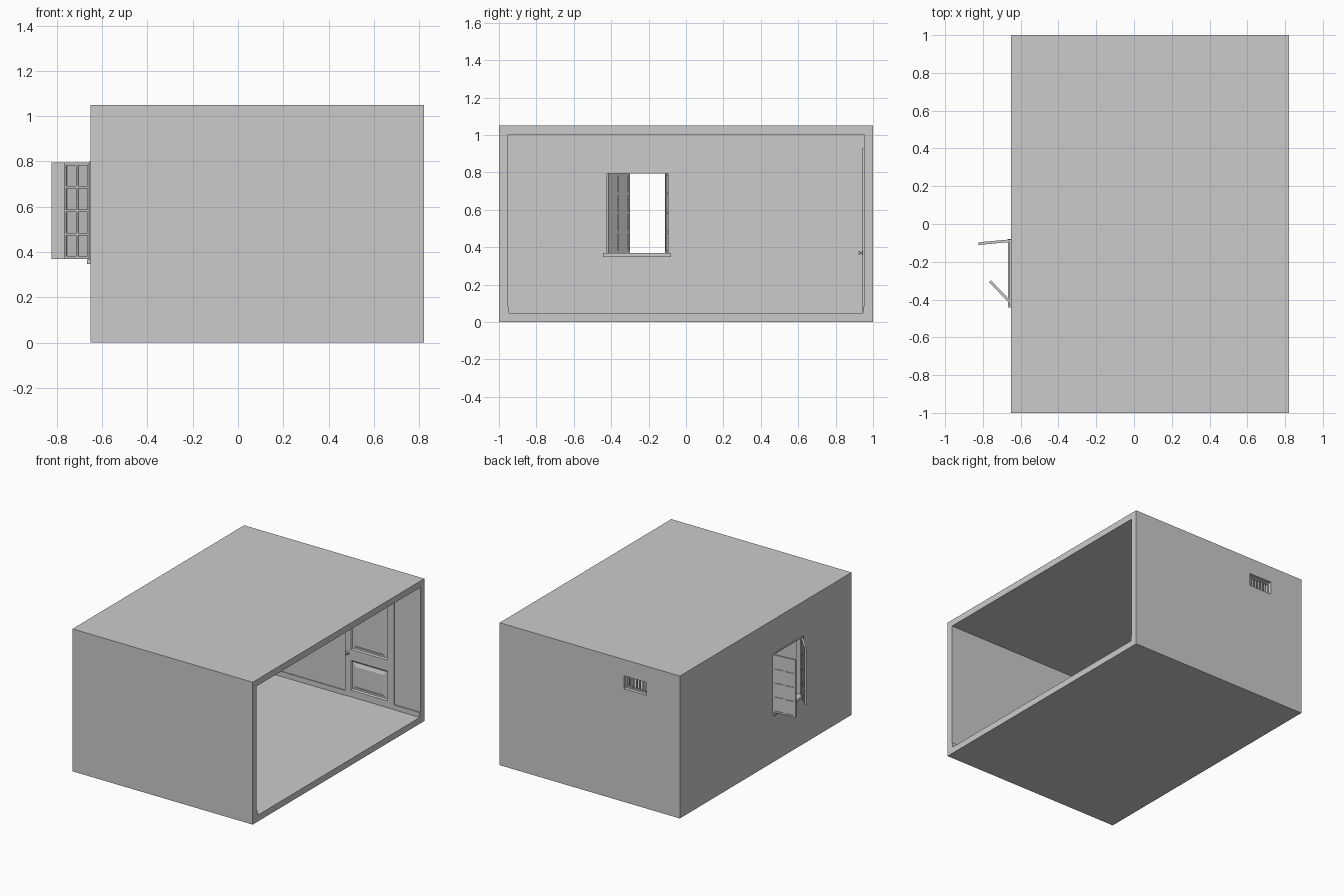
import bpy, bmesh, math
from mathutils import Matrix, Vector

if "Cube" in bpy.data.objects:
    bpy.data.objects.remove(bpy.data.objects["Cube"])


def finish(bm, name):
    bmesh.ops.recalc_face_normals(bm, faces=bm.faces)
    me = bpy.data.meshes.new(name)
    bm.to_mesh(me)
    bm.free()
    ob = bpy.data.objects.new(name, me)
    bpy.context.collection.objects.link(ob)
    return ob


def add_box(bm, x, y, z):
    """Box from three (min, max) ranges."""
    size = Vector((x[1] - x[0], y[1] - y[0], z[1] - z[0]))
    mid = Vector((sum(x) / 2, sum(y) / 2, sum(z) / 2))
    bmesh.ops.create_cube(bm, size=1, matrix=Matrix.Translation(mid) @ Matrix.Diagonal(size).to_4x4())


def boxes(name, *items):
    bm = bmesh.new()
    for it in items:
        add_box(bm, *it)
    return finish(bm, name)


X0, X1, H, T = -0.65, 0.82, 1.05, 0.05
WY, WZ = (-0.435, -0.083), (0.365, 0.80)      # window opening
VX, VZ = (-0.38, -0.195), (0.835, 0.93)       # vent opening
DX, DZ = (0.21, 0.61), (0.05, 0.93)           # door

# Room shell, open on the right, with window and vent cut through
room = boxes("room_shell", ((X0, X1), (-1, 1), (0, H)))
cutters = [
    boxes("cut_interior", ((X0 + T, X1 + 0.1), (-0.953, 0.953), (0.047, 1.003))),
    boxes("cut_window", ((X0 - 0.1, X0 + 0.1), WY, WZ)),
    boxes("cut_vent", (VX, (0.9, 1.1), VZ)),
]
for c in cutters:
    m = room.modifiers.new(c.name, 'BOOLEAN')
    m.operation, m.object, m.solver = 'DIFFERENCE', c, 'EXACT'
bpy.context.view_layer.update()
cut_mesh = bpy.data.meshes.new_from_object(room.evaluated_get(bpy.context.evaluated_depsgraph_get()))
room.modifiers.clear()
room.data = cut_mesh
for c in cutters:
    bpy.data.objects.remove(c)

# Skirting board round the floor, broken at the door
SZ, XI = (0.047, 0.083), X0 + T
boxes("skirting_board",
      ((XI, XI + 0.008), (-0.953, 0.953), SZ),
      ((XI, X1), (-0.953, -0.946), SZ),
      ((XI, DX[0]), (0.946, 0.953), SZ),
      ((DX[1], X1), (0.946, 0.953), SZ))

# Door leaf: grid of faces whose two panels are inset and raised again
bm = bmesh.new()
xs = [DX[0], 0.26, 0.56, DX[1]]
zs = [DZ[0], 0.10, 0.32, 0.40, 0.88, DZ[1]]
v = [[bm.verts.new((x, 0.944, z)) for x in xs] for z in zs]
panels = []
for j in range(5):
    for i in range(3):
        f = bm.faces.new((v[j][i], v[j][i + 1], v[j + 1][i + 1], v[j + 1][i]))
        if i == 1 and j in (1, 3):
            panels.append(f)
rim = [e for e in bm.edges if e.is_boundary]
ext = bmesh.ops.extrude_edge_only(bm, edges=rim)["geom"]
for e in ext:
    if isinstance(e, bmesh.types.BMVert):
        e.co.y = 0.954
for thick, depth in ((0.012, -0.008), (0.012, 0), (0.03, 0.008)):
    bm.normal_update()
    bmesh.ops.inset_individual(bm, faces=panels, thickness=thick, depth=depth)
finish(bm, "door")

# Door knob: rose, stem and ball turned about the y axis
prof = [(0, 0.945), (0.012, 0.945), (0.012, 0.941), (0.004, 0.940), (0.004, 0.933),
        (0.008, 0.930), (0.010, 0.926), (0.008, 0.922), (0, 0.921)]
bm = bmesh.new()
pv = [bm.verts.new((r, y, 0)) for r, y in prof]
pe = [bm.edges.new(p) for p in zip(pv, pv[1:])]
bmesh.ops.spin(bm, geom=pv + pe, cent=(0, 0, 0), axis=(0, 1, 0), angle=2 * math.pi, steps=16)
bmesh.ops.remove_doubles(bm, verts=bm.verts, dist=0.0002)
knob = finish(bm, "door_knob")
knob.location = (0.235, 0, 0.37)
for p in knob.data.polygons:
    p.use_smooth = True

# Window frame lining and sill
FX, f = (X0 - 0.008, X0 + T), 0.012
boxes("window_frame",
      (FX, (WY[0], WY[0] + f), WZ),
      (FX, (WY[1] - f, WY[1]), WZ),
      (FX, (WY[0] + f, WY[1] - f), (WZ[1] - 0.005, WZ[1])))
boxes("window_sill", ((X0 - 0.016, X0 + T + 0.012), (-0.443, -0.08), (0.347, 0.368)))


def casement(name, hinge, end):
    """Open window leaf, 2 x 4 panes, built along +x then turned about its hinge."""
    d = Vector(end) - Vector(hinge)
    w, z0, z1, b, t = d.length, 0.37, 0.795, 0.012, 0.007
    parts = [((0, w), (-0.002, 0.002), (z0, z1))]
    for x in (b / 2, w / 2, w - b / 2):
        parts.append(((x - b / 2, x + b / 2), (-t, t), (z0, z1)))
    for k in range(5):
        z = z0 + b / 2 + (z1 - z0 - b) * k / 4
        for a, c in ((b, w / 2 - b / 2), (w / 2 + b / 2, w - b)):
            parts.append(((a, c), (-t, t), (z - b / 2, z + b / 2)))
    ob = boxes(name, *parts)
    ob.location = (hinge[0], hinge[1], 0)
    ob.rotation_euler.z = math.atan2(d.y, d.x)


casement("casement_left", (-0.65, -0.42), (-0.762, -0.303))
casement("casement_right", (-0.65, -0.088), (-0.823, -0.104))

# Vent grille: frame and vertical bars set inside the wall
VY, r = (0.953, 0.975), 0.01
bars = [((VX[0], VX[0] + r), VY, VZ), ((VX[1] - r, VX[1]), VY, VZ),
        (VX, VY, (VZ[0], VZ[0] + r)), (VX, VY, (VZ[1] - r, VZ[1]))]
for k in range(1, 7):
    x = VX[0] + (VX[1] - VX[0]) * k / 7
    bars.append(((x - 0.004, x + 0.004), (0.957, 0.971), VZ))
boxes("vent_grille", *bars)
